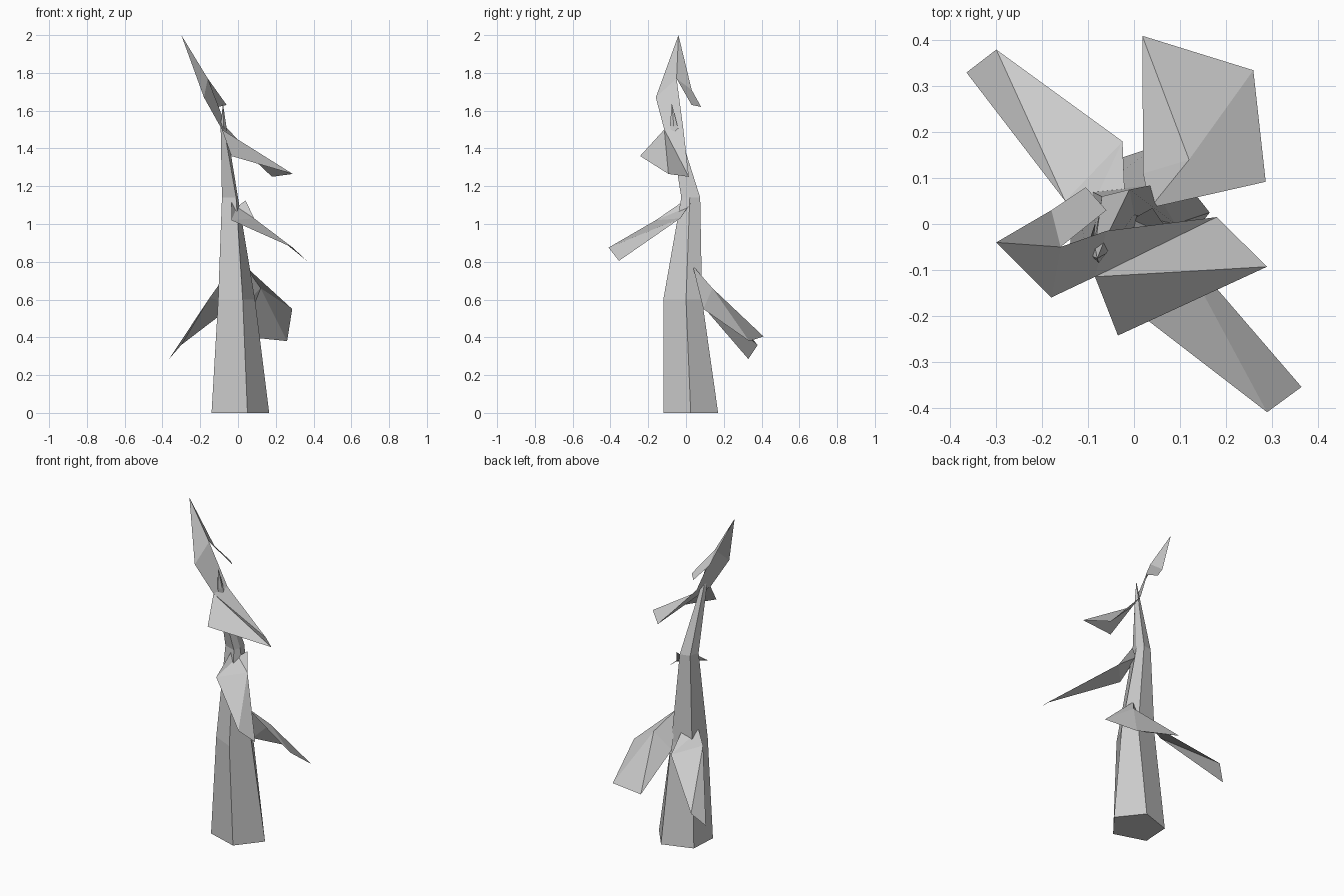
import bpy
import bmesh


def make(name, points, faces, fix_normals=False):
    bm = bmesh.new()
    vs = [bm.verts.new(p) for p in points]
    for f in faces:
        bm.faces.new([vs[i] for i in f])
    if fix_normals:
        bmesh.ops.recalc_face_normals(bm, faces=bm.faces)
    me = bpy.data.meshes.new(name)
    bm.to_mesh(me)
    bm.free()
    ob = bpy.data.objects.new(name, me)
    bpy.context.collection.objects.link(ob)
    return ob


# Stalk: five-sided rings lofted upwards to a bent, narrow tip
rings = [
    (0.0, [(0.05, -0.12), (0.165, 0.025), (0.05, 0.17), (-0.13, 0.11), (-0.14, -0.06)]),
    (0.6, [(0.025, -0.12), (0.09, 0.0), (0.04, 0.085), (-0.09, 0.07), (-0.105, -0.06)]),
    (1.14, [(-0.01, -0.025), (0.0, 0.02), (-0.01, 0.075), (-0.07, 0.06), (-0.085, 0.0)]),
    (1.52, [(-0.077, -0.085), (-0.062, -0.065), (-0.068, -0.045), (-0.085, -0.05), (-0.092, -0.07)]),
]
pts = [(x, y, z) for z, ring in rings for x, y in ring]
faces = [[4, 3, 2, 1, 0]]
for r in range(len(rings) - 1):
    for i in range(5):
        j = (i + 1) % 5
        faces.append([r * 5 + i, r * 5 + j, r * 5 + 5 + j, r * 5 + 5 + i])
pts.append((-0.08, -0.075, 1.64))
n = len(pts) - 1
faces += [[n - 5 + i, n - 5 + (i + 1) % 5, n] for i in range(5)]
make("stalk", pts, faces, True)

# Crown leaf: upright blade, drooping flap and a folded side blade
make("crown_leaf",
     [(-0.30, -0.04, 2.0), (-0.18, -0.16, 1.67), (-0.085, -0.115, 1.5),
      (-0.06, -0.015, 1.51), (-0.16, -0.05, 1.77), (-0.18, 0.03, 1.71),
      (-0.105, 0.08, 1.62), (-0.06, 0.03, 1.63), (0.18, 0.015, 1.25),
      (0.29, -0.093, 1.265), (-0.035, -0.243, 1.36)],
     [(0, 1, 4), (1, 2, 3, 4), (0, 4, 5), (4, 7, 6, 5),
      (2, 8, 3), (2, 9, 8), (2, 10, 9)])

# Front leaf: creased base, wide middle, narrow end
make("front_leaf",
     [(-0.035, -0.015, 1.12), (-0.005, 0.01, 1.09), (0.04, 0.035, 1.125),
      (0.085, -0.03, 1.03), (0.365, -0.355, 0.805), (0.29, -0.41, 0.875),
      (-0.035, -0.16, 1.02)],
     [(0, 6, 1), (1, 6, 3), (1, 3, 2), (6, 5, 3), (5, 4, 3)])

# Broad leaf at the back right, fanned around a raised centre
make("right_leaf",
     [(0.12, 0.14, 0.66), (0.035, 0.035, 0.78), (0.287, 0.092, 0.55),
      (0.26, 0.335, 0.38), (0.018, 0.41, 0.405), (0.02, 0.11, 0.56)],
     [(0, i, i % 5 + 1) for i in range(1, 6)])

# Back left leaf
make("back_leaf",
     [(-0.10, 0.02, 0.68), (-0.15, 0.05, 0.61), (-0.365, 0.33, 0.285),
      (-0.30, 0.38, 0.36), (-0.025, 0.18, 0.57), (-0.02, 0.06, 0.68)],
     [(0, 5, 4), (0, 4, 1), (1, 4, 3), (1, 3, 2)])
